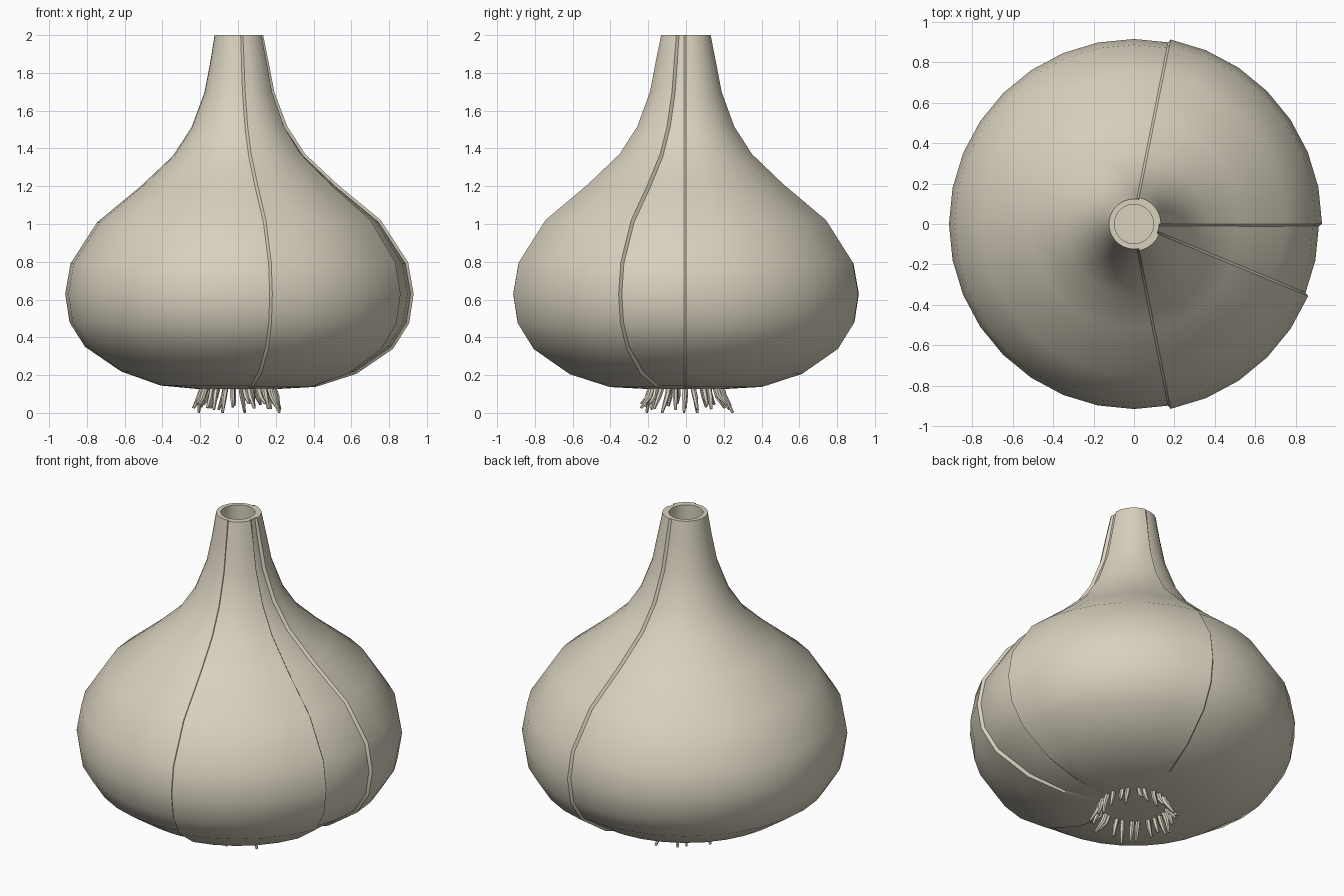
import bpy, bmesh, math, random
from mathutils import Vector

if "Cube" in bpy.data.objects:
    bpy.data.objects.remove(bpy.data.objects["Cube"])
random.seed(4)

skin = bpy.data.materials.new("garlic_skin")
skin.diffuse_color = (0.69, 0.64, 0.52, 1)
skin.use_nodes = True
skin.node_tree.nodes["Principled BSDF"].inputs["Base Color"].default_value = skin.diffuse_color

# bulb outline, (radius, height), bottom to top
PROFILE = [(0.22, 0.127), (0.41, 0.145), (0.62, 0.22), (0.81, 0.35), (0.892, 0.48),
           (0.915, 0.63), (0.887, 0.79), (0.745, 1.01), (0.515, 1.20), (0.345, 1.36),
           (0.247, 1.51), (0.178, 1.695), (0.148, 1.85), (0.124, 2.0)]
STEP = 2 * math.pi / 32


def finish(name, bm, angle=35):
    bmesh.ops.recalc_face_normals(bm, faces=bm.faces)
    me = bpy.data.meshes.new(name)
    bm.to_mesh(me)
    bm.free()
    me.materials.append(skin)
    ob = bpy.data.objects.new(name, me)
    bpy.context.collection.objects.link(ob)
    bpy.ops.object.select_all(action='DESELECT')
    ob.select_set(True)
    bpy.context.view_layer.objects.active = ob
    bpy.ops.object.shade_smooth_by_angle(angle=math.radians(angle))
    return ob


def grid(bm, cols, closed=False):
    n = len(cols)
    for i in range(n if closed else n - 1):
        a, b = cols[i], cols[(i + 1) % n]
        for j in range(len(a) - 1):
            bm.faces.new((a[j], b[j], b[j + 1], a[j + 1]))


# main bulb: lathe with hollow neck and flat base
bm = bmesh.new()
prof = PROFILE + [(0.097, 2.0), (0.097, 1.6)]
cols = [[bm.verts.new((r * math.cos(i * STEP), r * math.sin(i * STEP), z)) for r, z in prof]
        for i in range(32)]
grid(bm, cols, True)
bm.faces.new([c[0] for c in cols])
bm.faces.new([c[-1] for c in cols])
finish("bulb", bm)


# raised skin layers covering a sector, with slanted border strips
def layer(name, i0, i1, rise):
    bm = bmesh.new()
    # offset points along the profile normal
    out = []
    for k, (r, z) in enumerate(PROFILE):
        p, q = PROFILE[max(k - 1, 0)], PROFILE[min(k + 1, len(PROFILE) - 1)]
        t = Vector((q[0] - p[0], q[1] - p[1])).normalized()
        top = k == len(PROFILE) - 1
        d = rise * (min(k / 2, 1))
        out.append((r + (0.6 * d if top else d * t.y), z if top else z - d * t.x))

    def column(i, pts, shift=0.0):
        a = i * STEP
        return [bm.verts.new((r * math.cos(a) - shift * math.sin(a),
                              r * math.sin(a) + shift * math.cos(a), z)) for r, z in pts]
    inner = [(r - 0.003, z) for r, z in PROFILE]
    first = column(i0, inner, -0.012)
    last = column(i1, inner, 0.012)
    cs = [column(i, out) for i in range(i0, i1 + 1)]
    grid(bm, [first] + cs + [last])
    # top lip
    base = [bm.verts.new((0.115 * math.cos(i * STEP), 0.115 * math.sin(i * STEP), 2.0))
            for i in range(i0, i1 + 1)]
    for i in range(len(base) - 1):
        bm.faces.new((cs[i][-1], cs[i + 1][-1], base[i + 1], base[i]))
    return finish(name, bm, 25)


layer("front_skin_layer", -7, -2, 0.017)
layer("back_skin_layer", 0, 7, 0.015)

# ring of short curved roots
bm = bmesh.new()
N = 26
for i in range(N):
    a = 2 * math.pi * (i + random.uniform(-0.25, 0.25)) / N
    tip_z = random.uniform(0.015, 0.05) if i % 6 else 0.0
    tip_r = random.uniform(0.215, 0.255)
    path = [(0.188, 0.135, 0.014), (0.205, 0.085, 0.014), (tip_r, tip_z, 0.007)]
    lean = random.uniform(-0.08, 0.08)
    rings = []
    for k, (r, z, w) in enumerate(path):
        b = a + lean * k / 2
        c = Vector((r * math.cos(b), r * math.sin(b), z))
        u = Vector((math.cos(b), math.sin(b), 0.35))
        v = Vector((-math.sin(b), math.cos(b), 0))
        rings.append([bm.verts.new(c + (u * math.cos(t) + v * math.sin(t)) * w)
                      for t in [j * math.pi / 3 for j in range(6)]])
    for v in rings[-1]:
        v.co.z = max(v.co.z, 0)
    for p, q in zip(rings, rings[1:]):
        for j in range(6):
            bm.faces.new((p[j], p[(j + 1) % 6], q[(j + 1) % 6], q[j]))
    bm.faces.new(rings[-1])
    bm.faces.new(rings[0])
finish("roots", bm)
